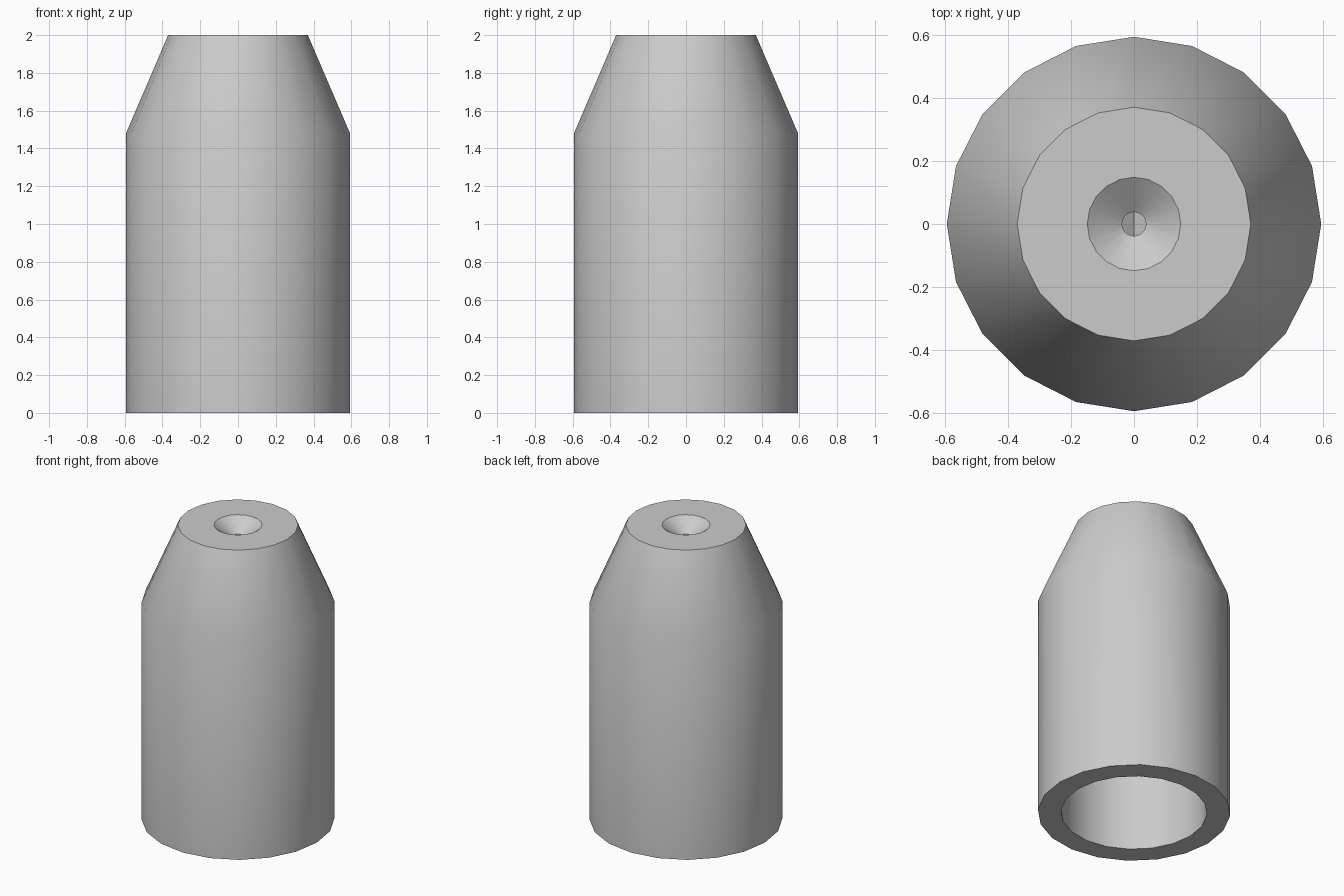
import bpy, bmesh
from math import sin, cos, tau, radians

cube = bpy.data.objects.get("Cube")
if cube:
    bpy.data.objects.remove(cube, do_unlink=True)

SIDES = 20

# Plain grey finish
grey = bpy.data.materials.new("plain grey")
grey.use_nodes = True
grey.diffuse_color = (0.6, 0.6, 0.6, 1)
grey.node_tree.nodes["Principled BSDF"].inputs["Base Color"].default_value = (0.6, 0.6, 0.6, 1)

bm = bmesh.new()


def ring(radius, z):
    return [bm.verts.new((radius * cos(tau * i / SIDES), radius * sin(tau * i / SIDES), z))
            for i in range(SIDES)]


# Profile from the bore roof, down the bore, up the outside and into the pilot hole
profile = [(0.45, 1.48), (0.45, 0), (0.593, 0), (0.593, 1.48),
           (0.37, 2), (0.148, 2), (0.038, 1.92), (0.038, 1.8)]
rings = [ring(r, z) for r, z in profile]
for a, b in zip(rings, rings[1:]):
    for i in range(SIDES):
        j = (i + 1) % SIDES
        bm.faces.new((a[i], a[j], b[j], b[i]))
bm.faces.new(rings[0])

# Wedge-shaped floor of the pilot hole, creased along the y axis
floor = rings[-1]
q = SIDES // 4
for v in floor:
    v.co.z += abs(v.co.x) * 0.8
bm.faces.new(floor[-q:] + floor[:q + 1])
bm.faces.new(floor[q:3 * q + 1])

bmesh.ops.recalc_face_normals(bm, faces=bm.faces)
mesh = bpy.data.meshes.new("tapered_sleeve")
bm.to_mesh(mesh)
bm.free()
mesh.materials.append(grey)

sleeve = bpy.data.objects.new("tapered_sleeve", mesh)
bpy.context.collection.objects.link(sleeve)
bpy.ops.object.select_all(action='DESELECT')
sleeve.select_set(True)
bpy.context.view_layer.objects.active = sleeve
bpy.ops.object.shade_smooth_by_angle(angle=radians(30))
